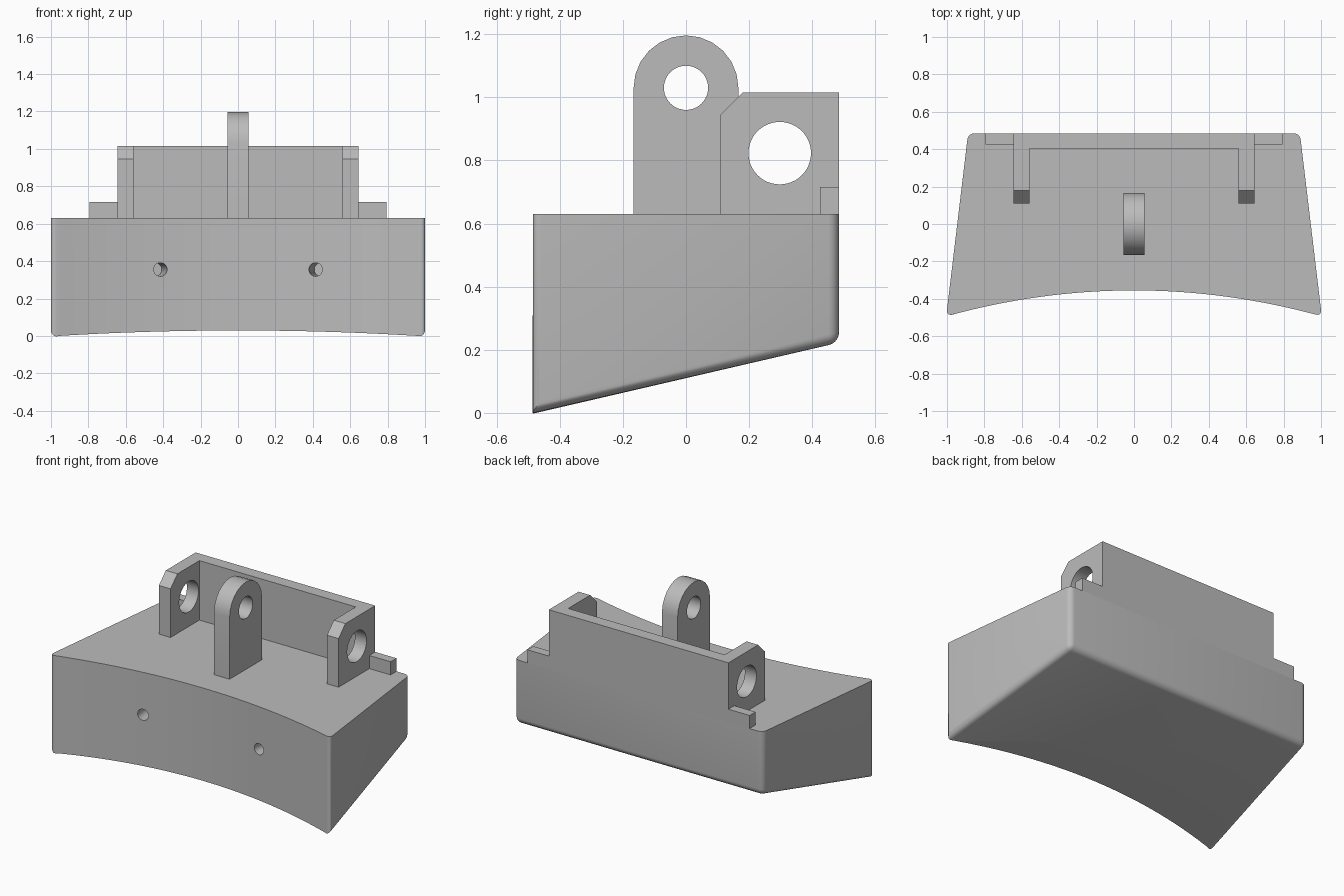
import bpy, bmesh, math

if "Cube" in bpy.data.objects:
    bpy.data.objects.remove(bpy.data.objects["Cube"])

grey = bpy.data.materials.new("plain grey")
grey.diffuse_color = (0.5, 0.5, 0.5, 1)
grey.use_nodes = True
grey.node_tree.nodes["Principled BSDF"].inputs["Base Color"].default_value = grey.diffuse_color


def prism(name, pts, lo, hi, axis="z", edit=None):
    """Extrude a 2D profile along z (points x, y) or along x (points y, z)."""
    bm = bmesh.new()
    at = (lambda a, b, t: (a, b, t)) if axis == "z" else (lambda a, b, t: (t, a, b))
    low = [bm.verts.new(at(a, b, lo)) for a, b in pts]
    top = [bm.verts.new(at(a, b, hi)) for a, b in pts]
    bm.faces.new(low)
    bm.faces.new(top)
    n = len(pts)
    for i in range(n):
        j = (i + 1) % n
        bm.faces.new((low[i], low[j], top[j], top[i]))
    bmesh.ops.recalc_face_normals(bm, faces=bm.faces[:])
    if edit:
        edit(bm, low, top)
    mesh = bpy.data.meshes.new(name)
    bm.to_mesh(mesh)
    bm.free()
    mesh.materials.append(grey)
    obj = bpy.data.objects.new(name, mesh)
    bpy.context.collection.objects.link(obj)
    return obj


def rod(radius, length, loc, rot):
    bpy.ops.mesh.primitive_cylinder_add(vertices=48, radius=radius, depth=length,
                                        location=loc, rotation=rot)
    obj = bpy.context.object
    obj.data.materials.append(grey)
    return obj


def activate(obj):
    bpy.ops.object.select_all(action="DESELECT")
    obj.select_set(True)
    bpy.context.view_layer.objects.active = obj


def cut(obj, cutter):
    mod = obj.modifiers.new("cut", "BOOLEAN")
    mod.operation = "DIFFERENCE"
    mod.solver = "EXACT"
    mod.object = cutter
    activate(obj)
    bpy.ops.object.modifier_apply(modifier=mod.name)
    bpy.data.objects.remove(cutter, do_unlink=True)


X_AXIS = (0, math.pi / 2, 0)
TOP = 0.63

# Body: concave front, tapered sides, sloping underside, rounded corners
N = 32
W = 1.004
arc = [(W * (2 * i / N - 1), -0.355 - 0.138 * (2 * i / N - 1) ** 2) for i in range(N + 1)]
outline = arc + [(0.887, 0.485), (-0.887, 0.485)]


def shape_body(bm, low, top):
    for v in low:
        v.co.z = 0.111 + 0.23 * v.co.y
    corners = (0, N, N + 1, N + 2)
    edges = [bm.edges.get((low[i], top[i])) for i in corners]
    edges += [bm.edges.get((low[a], low[b]))
              for a, b in ((N, N + 1), (N + 1, N + 2), (N + 2, 0))]
    bmesh.ops.bevel(bm, geom=edges, offset=0.033, offset_type="OFFSET",
                    segments=5, profile=0.5, affect="EDGES", clamp_overlap=True)


body = prism("body", outline, 0, TOP, edit=shape_body)

# Blind screw holes, square to the curved front
for s in (-1, 1):
    a = s * 0.11
    cut(body, rod(0.036, 0.36,
                  (s * 0.415 + 0.08 * math.sin(a), -0.379 + 0.08 * math.cos(a), 0.355),
                  (math.pi / 2, 0, -a)))

# Centre lug with rounded top and pin hole
R = 0.166
lug_pts = [(-R, TOP), (R, TOP)] + [
    (R * math.cos(math.pi * i / 12), 1.03 + R * math.sin(math.pi * i / 12)) for i in range(13)]
lug = prism("centre_lug", lug_pts, -0.056, 0.056, "x")
cut(lug, rod(0.07, 0.4, (0, 0, 1.03), X_AXIS))

# U-shaped rear bracket with chamfered, drilled arms
u_pts = [(-0.643, 0.485), (-0.643, 0.11), (-0.56, 0.11), (-0.56, 0.405),
         (0.56, 0.405), (0.56, 0.11), (0.643, 0.11), (0.643, 0.485)]
bracket = prism("rear_bracket", u_pts, TOP, 1.015)
cut(bracket, prism("chamfer_cutter", [(0.09, 0.925), (0.20, 1.035), (0.09, 1.035)], -0.8, 0.8, "x"))
cut(bracket, rod(0.099, 1.6, (0, 0.297, 0.823), X_AXIS))

# Small tabs beside the bracket
tabs = []
for side, s in (("left", -1), ("right", 1)):
    x0, x1 = sorted((s * 0.643, s * 0.795))
    tabs.append(prism(side + "_tab", [(x0, 0.425), (x1, 0.425), (x1, 0.485), (x0, 0.485)],
                      TOP, 0.715))

for obj in (body, lug, bracket):
    activate(obj)
    bpy.ops.object.shade_smooth_by_angle(angle=math.radians(30))
